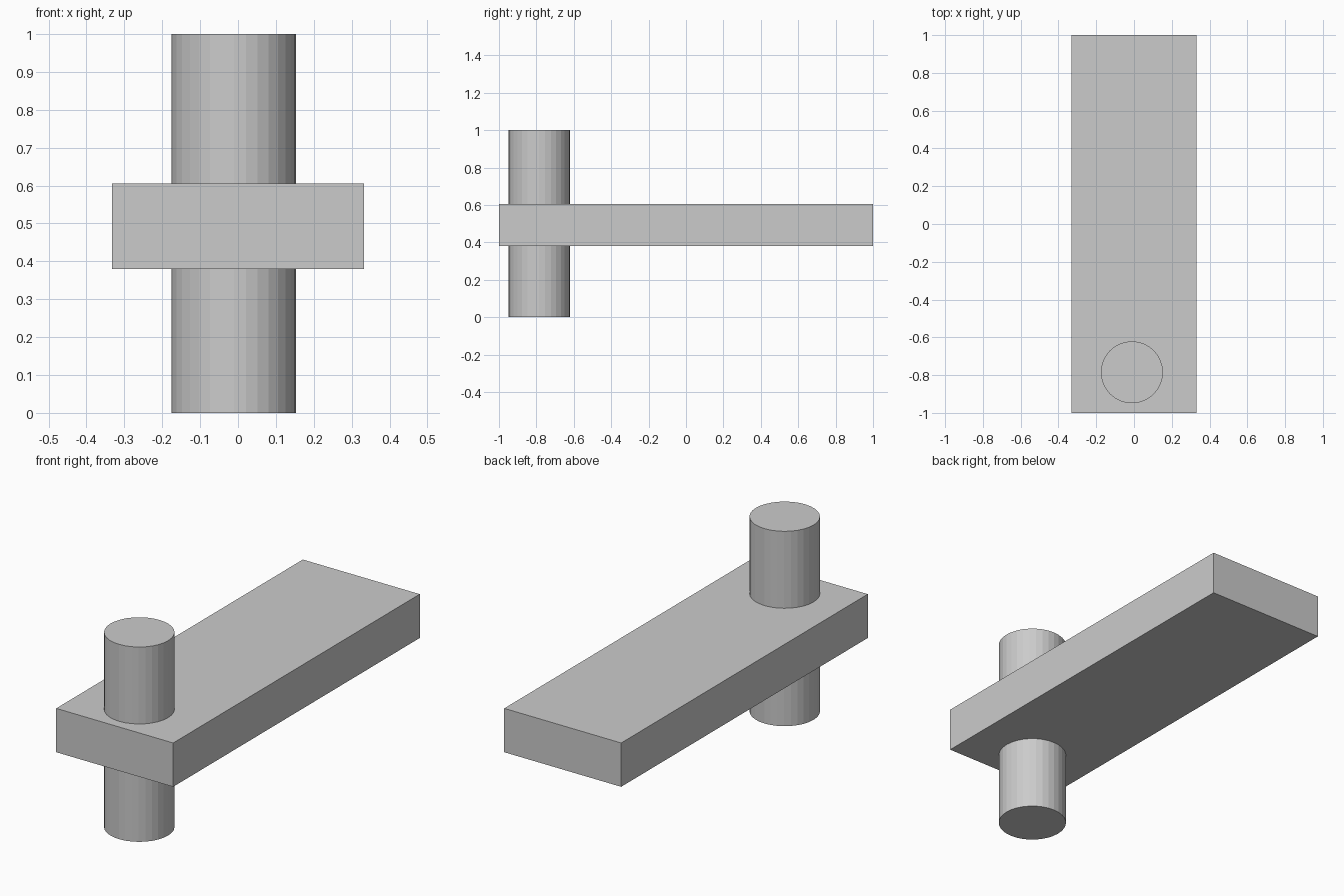
import bpy

if "Cube" in bpy.data.objects:
    bpy.data.objects.remove(bpy.data.objects["Cube"])

# Single plain grey
grey = bpy.data.materials.new("light_grey")
grey.diffuse_color = (0.6, 0.6, 0.6, 1)
grey.use_nodes = True
grey.node_tree.nodes["Principled BSDF"].inputs["Base Color"].default_value = grey.diffuse_color


def finish(name):
    obj = bpy.context.object
    obj.name = name
    obj.data.materials.append(grey)
    return obj


# Long flat slab
bpy.ops.mesh.primitive_cube_add(size=1, location=(0, 0, 0.4925))
slab = finish("slab")
slab.scale = (0.664, 2.0, 0.225)
bpy.ops.object.transform_apply(location=False, rotation=False, scale=True)

# Faceted pin passing through the front end of the slab
bpy.ops.mesh.primitive_cylinder_add(vertices=32, radius=0.164, depth=1.0,
                                    location=(-0.011, -0.785, 0.5))
finish("pin")
